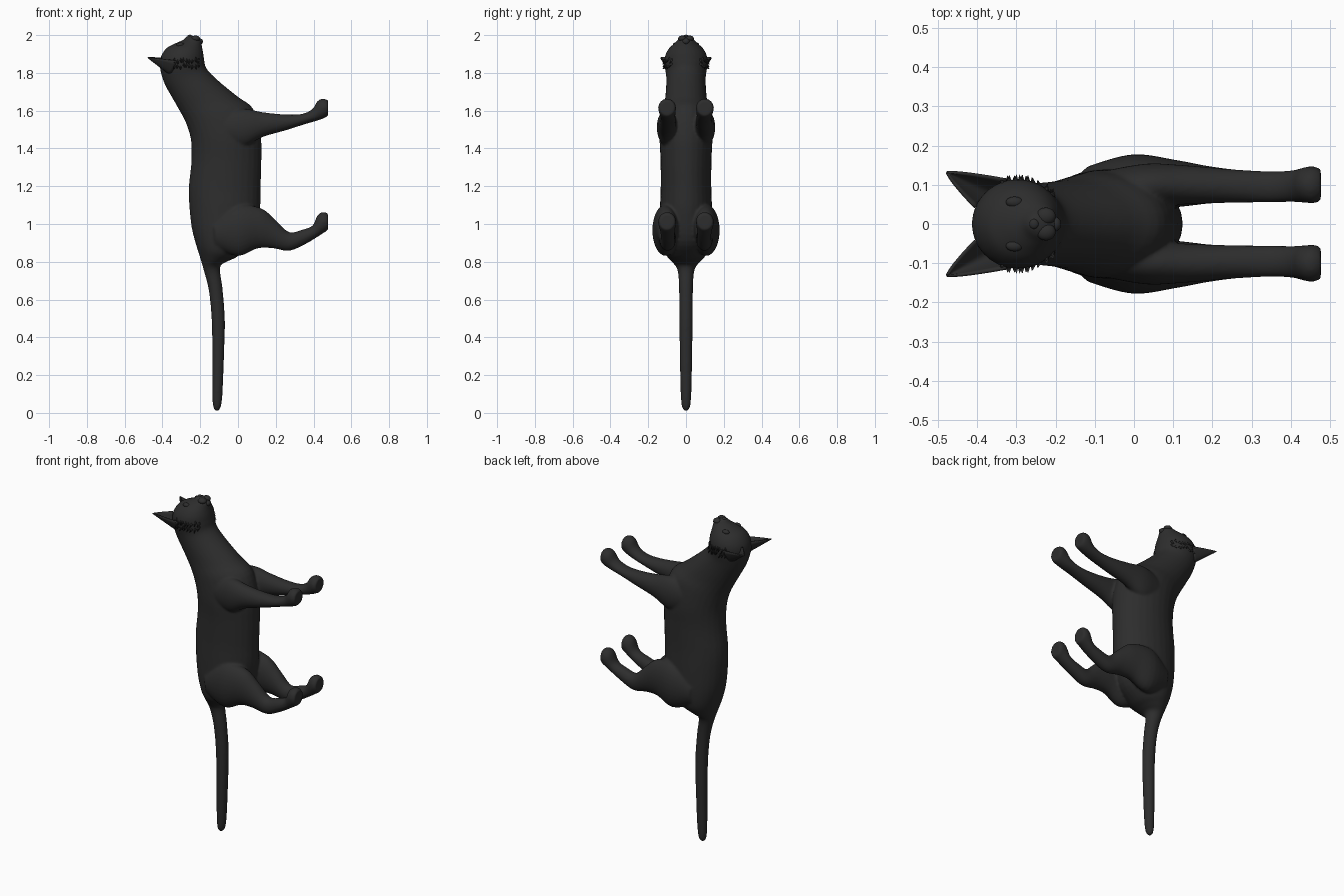
import bpy, bmesh, math, random
from mathutils import Vector
from mathutils.bvhtree import BVHTree

if "Cube" in bpy.data.objects:
    bpy.data.objects.remove(bpy.data.objects["Cube"])

random.seed(4)
fur = bpy.data.materials.new("charcoal fur")
fur.diffuse_color = (0.026, 0.026, 0.026, 1)
fur.use_nodes = True
fur.node_tree.nodes["Principled BSDF"].inputs["Base Color"].default_value = fur.diffuse_color


def catmull(a, b, c, d, t):
    return [0.5 * (2 * q + (r - p) * t + (2 * p - 5 * q + 4 * r - s) * t * t
                   + (3 * q - p - 3 * r + s) * t ** 3) for p, q, r, s in zip(a, b, c, d)]


def loft(bm, rows, sides=28, steps=4, side=1):
    """Skin smooth ellipses; each row is x1, z1, x2, z2, y centre, y radius."""
    n, fine = len(rows), []
    for i in range(n - 1):
        q = [rows[max(0, min(n - 1, i + k))] for k in (-1, 0, 1, 2)]
        fine += [catmull(*q, s / steps) for s in range(steps)]
    fine.append(rows[-1])
    rings = []
    for x1, z1, x2, z2, y, ry in fine:
        ring = []
        for k in range(sides):
            c, s = math.cos(math.tau * k / sides), math.sin(math.tau * k / sides)
            ring.append(bm.verts.new(((x1 + x2) / 2 + (x2 - x1) / 2 * c, side * y + ry * s,
                                      (z1 + z2) / 2 + (z2 - z1) / 2 * c)))
        rings.append(ring)
    for a, b in zip(rings, rings[1:]):
        for k in range(sides):
            j = (k + 1) % sides
            bm.faces.new((a[k], a[j], b[j], b[k]))
    bm.faces.new(rings[0])
    bm.faces.new(rings[-1])


def finish(bm, name):
    bmesh.ops.recalc_face_normals(bm, faces=bm.faces)
    me = bpy.data.meshes.new(name)
    bm.to_mesh(me)
    bm.free()
    me.materials.append(fur)
    for p in me.polygons:
        p.use_smooth = True
    ob = bpy.data.objects.new(name, me)
    bpy.context.collection.objects.link(ob)
    return ob


# Tail, torso, neck and head: back point, belly point, half width
trunk = [(-.12, .01, -.105, .01, .01), (-.135, .06, -.085, .06, .026),
         (-.136, .3, -.074, .3, .033), (-.14, .5, -.07, .5, .035),
         (-.155, .65, -.082, .66, .037), (-.18, .75, -.095, .77, .046),
         (-.2, .82, -.06, .80, .085), (-.222, .89, 0, .83, .12),
         (-.245, .98, .08, .91, .138), (-.258, 1.1, .115, 1.06, .138),
         (-.26, 1.2, .12, 1.2, .134), (-.246, 1.34, .124, 1.34, .135),
         (-.25, 1.45, .12, 1.47, .14), (-.278, 1.54, .08, 1.61, .13),
         (-.315, 1.61, -.0, 1.673, .114), (-.355, 1.68, -.10, 1.755, .106),
         (-.39, 1.745, -.165, 1.82, .105), (-.412, 1.82, -.178, 1.865, .114),
         (-.41, 1.88, -.183, 1.90, .111), (-.38, 1.93, -.188, 1.925, .092),
         (-.335, 1.955, -.192, 1.95, .066), (-.29, 1.975, -.193, 1.967, .046),
         (-.272, 1.993, -.205, 1.983, .03), (-.26, 2.0, -.23, 1.995, .012)]
front_leg = [(-.08, 1.59, -.08, 1.42, .085, .05), (.03, 1.61, .03, 1.41, .098, .056),
             (.13, 1.592, .13, 1.46, .1, .05), (.25, 1.58, .25, 1.495, .097, .043),
             (.34, 1.583, .36, 1.53, .095, .04), (.395, 1.61, .42, 1.547, .097, .041),
             (.42, 1.65, .46, 1.562, .1, .046), (.45, 1.664, .472, 1.57, .1, .047),
             (.477, 1.655, .477, 1.575, .1, .04)]
hind_leg = [(-.13, 1.03, -.12, .87, .085, .06), (-.01, 1.1, 0, .83, .107, .071),
            (.12, 1.085, .10, .87, .103, .06), (.2, 1.02, .18, .872, .1, .048),
            (.27, .957, .27, .858, .097, .041), (.34, .97, .35, .89, .096, .038),
            (.395, .992, .415, .928, .097, .039), (.42, 1.045, .46, .957, .1, .046),
            (.45, 1.064, .472, .965, .1, .047), (.477, 1.055, .477, .97, .1, .04)]

bm = bmesh.new()
loft(bm, [(a, b, c, d, 0, w) for a, b, c, d, w in trunk])
skin = BVHTree.FromBMesh(bm)
for side in (1, -1):
    loft(bm, front_leg, side=side)
    loft(bm, hind_leg, side=side)
body = finish(bm, "body_with_legs")
remesh = body.modifiers.new("fuse", 'REMESH')
remesh.mode, remesh.voxel_size, remesh.use_smooth_shade = 'VOXEL', 0.007, True
smooth = body.modifiers.new("soften", 'SMOOTH')
smooth.factor, smooth.iterations = 0.5, 6


def top_z(x, y):
    return skin.ray_cast(Vector((x, y, 3)), Vector((0, 0, -1)))[0].z


def mirrored(ob):
    mod = ob.modifiers.new("mirror", 'MIRROR')
    mod.use_axis = (False, True, False)
    return ob


def blob(name, x, y, size, lift=0.0):
    bm = bmesh.new()
    bmesh.ops.create_uvsphere(bm, u_segments=20, v_segments=12, radius=1)
    z = top_z(x, y) + lift
    for v in bm.verts:
        v.co = Vector((x + v.co.x * size[0], y + v.co.y * size[1], z + v.co.z * size[2]))
    return finish(bm, name)


# Ears: cupped leaf shapes opening upwards
inner, outer, tip = Vector((-.405, .042, 1.88)), Vector((-.325, .113, 1.865)), Vector((-.477, .132, 1.882))
bm = bmesh.new()
rows = []
for j in range(11):
    v = j / 10
    w = max((1 - v) ** 0.8, 0.02)
    mid = ((inner + outer) / 2).lerp(tip, v)
    rows.append([])
    for i in range(13):
        u = i / 6 - 1
        p = mid + (outer - inner) / 2 * u * w
        p.z -= 0.075 * (1 - u * u) * (1 - v)
        rows[-1].append(bm.verts.new(p))
for a, b in zip(rows, rows[1:]):
    for i in range(12):
        bm.faces.new((a[i], a[i + 1], b[i + 1], b[i]))
ears = finish(bm, "ears")
shell = ears.modifiers.new("thickness", 'SOLIDIFY')
shell.thickness, shell.offset = 0.007, 0
mirrored(ears)

# Face: eyes, whisker pads, nose and chin
mirrored(blob("eyes", -.305, .056, (.022, .014, .012), -.004))
mirrored(blob("whisker_pads", -.225, .02, (.025, .022, .016), -.008))
blob("nose", -.255, 0, (.012, .013, .008), -.005)
blob("chin", -.2, 0, (.014, .018, .015), -.012)

# Cheek ruff: rows of short pointed tufts
bm = bmesh.new()
for k in range(18):
    x = -.335 + .125 * (k % 9) / 8
    z = 1.84 + .025 * (k // 9) + random.uniform(-.008, .008)
    hit = skin.ray_cast(Vector((x, 1, z)), Vector((0, -1, 0)))[0]
    root = [bm.verts.new(hit + Vector(d)) for d in
            ((-.009, -.006, 0), (.009, -.006, 0), (0, -.006, .02))]
    peak = bm.verts.new(hit + Vector((random.uniform(-.006, .006), .013, -.018)))
    bm.faces.new(root)
    for i in range(3):
        bm.faces.new((root[i], root[(i + 1) % 3], peak))
mirrored(finish(bm, "cheek_tufts"))
